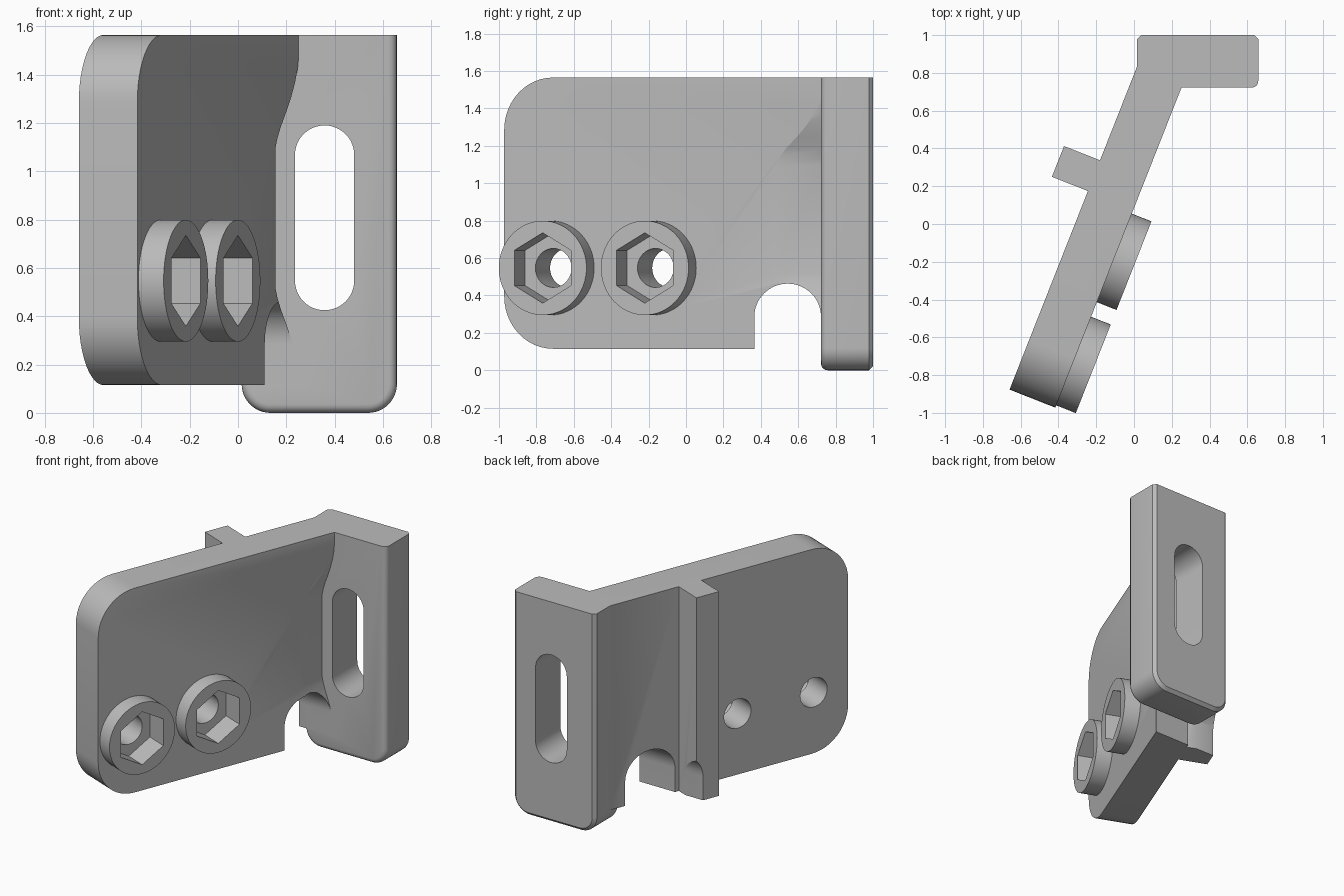
import bpy, bmesh, math
from mathutils import Vector

cube = bpy.data.objects.get("Cube")
if cube:
    bpy.data.objects.remove(cube, do_unlink=True)

TOP, BASE = 1.565, 0.115
THICK = 0.26
X, Y, Z = Vector((1, 0, 0)), Vector((0, 1, 0)), Vector((0, 0, 1))
ALONG = Vector((0.367, 0.930, 0)).normalized()   # runs along the angled plate
OUT = Vector((ALONG.y, -ALONG.x, 0))             # out of its front face
CORNER = Vector((-0.417, -0.972, 0))
WORLD = (Vector(), X, Z, Y)
SIDE = (Vector(), Y, Z, X)
PLATE = (CORNER, ALONG, Z, OUT)

grey = bpy.data.materials.new("light_grey")
grey.use_nodes = True
grey.diffuse_color = (0.5, 0.5, 0.5, 1)
grey.node_tree.nodes["Principled BSDF"].inputs["Base Color"].default_value = (0.5, 0.5, 0.5, 1)


def rounded(u0, u1, v0, v1, radii, steps=12):
    """Rectangle outline; radii go lower left, lower right, upper right, upper left."""
    corners = [(u0, v0, 1, 1), (u1, v0, -1, 1), (u1, v1, -1, -1), (u0, v1, 1, -1)]
    pts = []
    for i, ((u, v, a, b), r) in enumerate(zip(corners, radii)):
        if r == 0:
            pts.append((u, v))
            continue
        for k in range(steps + 1):
            t = math.pi * (1 + i / 2 + k / steps / 2)
            pts.append((u + a * r + r * math.cos(t), v + b * r + r * math.sin(t)))
    return pts


def ngon(u, v, r, sides):
    turn = 2 * math.pi / sides
    return [(u + r * math.sin(i * turn), v + r * math.cos(i * turn)) for i in range(sides)]


def prism(name, pts, frame, w0, w1, bevels=()):
    """Extrude an outline from w0 to w1; bevels are (depth, width, segments) rims."""
    o, u, v, w = frame
    bm = bmesh.new()
    rings = [[bm.verts.new(o + u * a + v * b + w * c) for a, b in pts] for c in (w0, w1)]
    n = len(pts)
    bm.faces.new(rings[0])
    bm.faces.new(rings[1])
    for i in range(n):
        j = (i + 1) % n
        bm.faces.new((rings[0][i], rings[0][j], rings[1][j], rings[1][i]))
    bmesh.ops.recalc_face_normals(bm, faces=bm.faces)
    for depth, width, segments in bevels:
        rim = [e for e in bm.edges
               if all(abs((p.co - o).dot(w) - depth) < 1e-4 for p in e.verts)
               and not all(p.co.z > TOP - 1e-4 for p in e.verts)]
        bmesh.ops.bevel(bm, geom=rim, offset=width, segments=segments,
                        profile=0.5, affect='EDGES', clamp_overlap=True)
    mesh = bpy.data.meshes.new(name)
    bm.to_mesh(mesh)
    bm.free()
    mesh.materials.append(grey)
    obj = bpy.data.objects.new(name, mesh)
    bpy.context.collection.objects.link(obj)
    return obj


def combine(target, tool, operation):
    mod = target.modifiers.new(operation.lower(), 'BOOLEAN')
    mod.operation, mod.object, mod.solver = operation, tool, 'EXACT'
    bpy.context.view_layer.objects.active = target
    bpy.ops.object.modifier_apply(modifier=mod.name)
    bpy.data.objects.remove(tool, do_unlink=True)


# Angled plate with two rounded free corners, and the rib on its back
bracket = prism("bracket", rounded(0, 1.9, BASE, TOP, [0.28, 0, 0, 0.28]), PLATE, -THICK, 0)
rib = prism("rib", rounded(1.13, 1.305, BASE, TOP, [0] * 4), PLATE, -0.465, -0.2)
combine(bracket, rib, 'UNION')

# Arched notch in the lower edge
r = 0.178
arch = prism("arch_cutter", rounded(0.365, 0.722, -0.2, 0.463, [0, 0, r, r], 16), SIDE, -1, 1)
combine(bracket, arch, 'DIFFERENCE')

# Flared clearance pocket beside the slot
MID = 0.807
flare = [(0.155, 0.29), (0.163, 0.33), (0.178, 0.38), (0.2, 0.44), (0.22, 0.5),
         (0.236, 0.56), (0.247, 0.62), (0.254, 0.7), (0.7, 0.7)]
outline = [(x, MID + h) for x, h in flare] + [(x, MID - h) for x, h in reversed(flare)]
combine(bracket, prism("pocket_cutter", outline, WORLD, 0.2, 0.95), 'DIFFERENCE')

# Mounting flange, round-edged in front and chamfered behind
flange = prism("flange", rounded(0.015, 0.658, 0, TOP, [0.12, 0.12, 0, 0]), WORLD, 0.722, 1,
               [(0.722, 0.035, 4), (1, 0.022, 1)])
combine(bracket, flange, 'UNION')
r = 0.122
slot = prism("slot_cutter", rounded(0.236, 0.481, 0.425, 1.19, [r] * 4), WORLD, 0.6, 1.2)
combine(bracket, slot, 'DIFFERENCE')

# Round bosses with hexagonal recesses and through holes
for s in (0.265, 0.852):
    h = 0.547
    combine(bracket, prism("boss", ngon(s, h, 0.252, 64), PLATE, -0.05, 0.112), 'UNION')
    combine(bracket, prism("hex_cutter", ngon(s, h, 0.188, 6), PLATE, -0.045, 0.3), 'DIFFERENCE')
    combine(bracket, prism("hole_cutter", ngon(s, h, 0.104, 40), PLATE, -0.5, 0.2), 'DIFFERENCE')

bpy.ops.object.select_all(action='DESELECT')
bracket.select_set(True)
bpy.context.view_layer.objects.active = bracket
bpy.ops.object.shade_smooth_by_angle(angle=math.radians(25))
